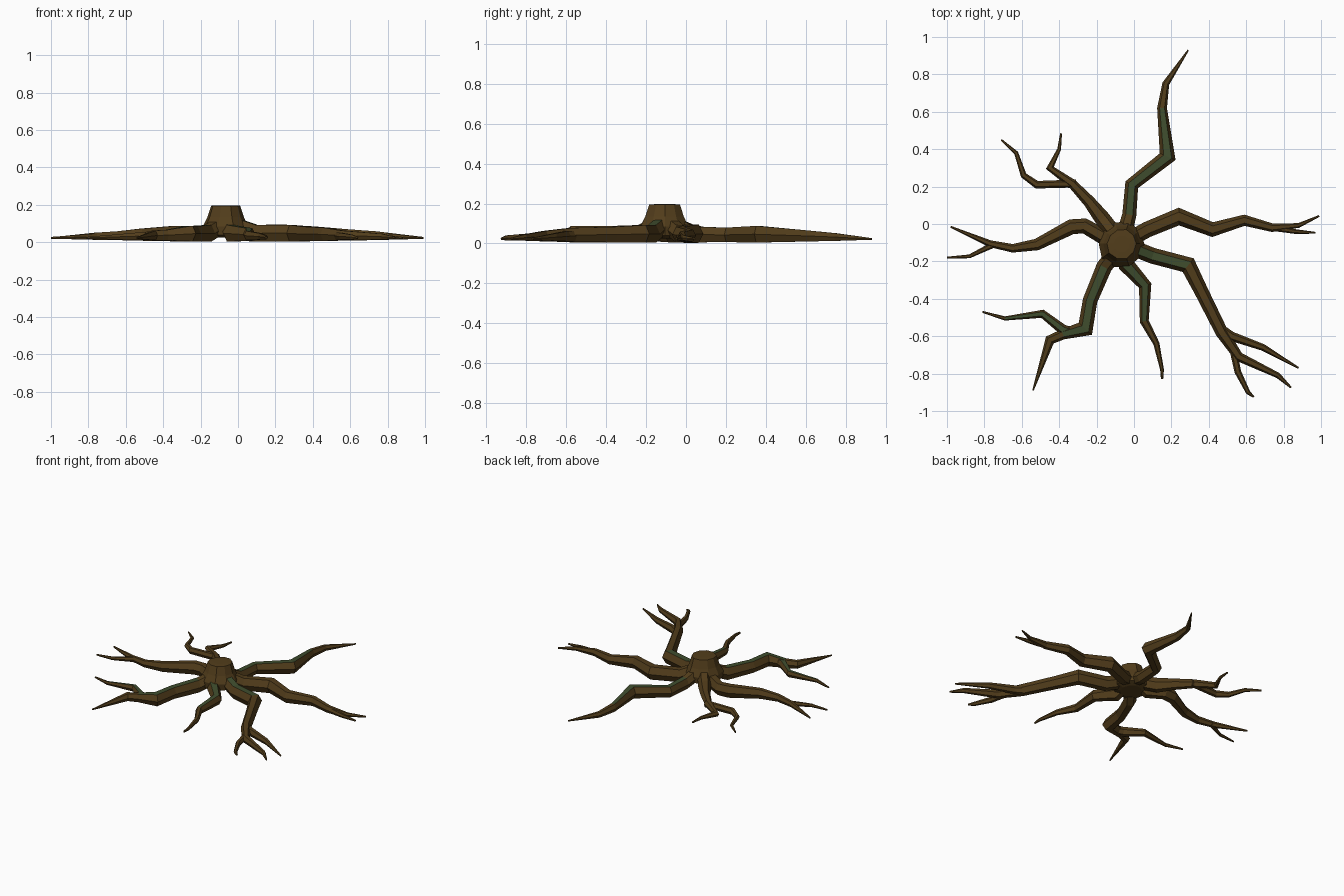
import bpy, bmesh, math, random
from mathutils import Vector

if "Cube" in bpy.data.objects:
    bpy.data.objects.remove(bpy.data.objects["Cube"])

random.seed(4)
CX, CY = -0.065, -0.105


def material(name, rgb):
    m = bpy.data.materials.new(name)
    m.diffuse_color = (*rgb, 1)
    m.use_nodes = True
    m.node_tree.nodes["Principled BSDF"].inputs["Base Color"].default_value = m.diffuse_color
    return m


bark = material("bark", (0.085, 0.047, 0.011))
moss = material("moss", (0.05, 0.075, 0.027))


def skin(name, rings, mossy=()):
    """Bridge rings into a closed faceted solid; mossy = (segment, side) pairs."""
    bm = bmesh.new()
    vs = [[bm.verts.new(p) for p in r] for r in rings]
    n = len(rings[0])
    for i in range(len(vs) - 1):
        for k in range(n):
            j = (k + 1) % n
            f = bm.faces.new((vs[i][k], vs[i][j], vs[i + 1][j], vs[i + 1][k]))
            f.material_index = int((i, k) in mossy)
    bm.faces.new(vs[0])
    bm.faces.new(vs[-1])
    bmesh.ops.recalc_face_normals(bm, faces=bm.faces)
    me = bpy.data.meshes.new(name)
    bm.to_mesh(me)
    bm.free()
    me.materials.append(bark)
    me.materials.append(moss)
    ob = bpy.data.objects.new(name, me)
    bpy.context.collection.objects.link(ob)
    return ob


def root(name, pts, moss_segs=(), side=1, from_stump=False):
    """Six-sided tapering root along (x, y, width) points."""
    path = [(Vector((x, y)), w, 0.02 + 0.33 * w) for x, y, w in pts]
    if from_stump:  # buttress rising into the stump
        d = (path[0][0] - Vector((CX, CY))).normalized()
        path.insert(0, (Vector((CX, CY)) + d * 0.05, 0.085, 0.088))
    rings = []
    for i, (p, w, z) in enumerate(path):
        a = (p - path[max(i - 1, 0)][0]).normalized()
        b = (path[min(i + 1, len(path) - 1)][0] - p).normalized()
        t = (a + b).normalized()
        ref = b if b.length > 0 else a
        mitre = min(1 / max(t.dot(ref), 0.5), 1.25)
        s = Vector((-t.y, t.x))
        ring = []
        for k in range(6):
            ang = math.radians(60 * k)
            u = 0.5 * w * mitre * math.cos(ang)
            v = 0.6 * w * math.sin(ang)
            ring.append((p.x + s.x * u, p.y + s.y * u, z + v))
        rings.append(ring)
    return skin(name, rings, {(i, side) for i in moss_segs})


# Main roots
root("back_root", [(-.025, .05, .075), (-.012, .21, .07), (.18, .36, .08),
                   (.15, .62, .052), (.17, .75, .037), (.29, .93, .008)],
     (1, 2, 3), from_stump=True)
root("right_root", [(.07, -.03, .085), (.24, .04, .088), (.42, -.03, .075),
                    (.59, .02, .058), (.74, -.02, .045), (.88, -.008, .025),
                    (.99, .043, .01)], from_stump=True)
root("front_right_root", [(.1, -.17, .085), (.29, -.22, .085), (.36, -.36, .075),
                          (.47, -.58, .068), (.56, -.71, .05), (.77, -.81, .03),
                          (.84, -.875, .01)], (0, 1), from_stump=True)
root("front_root", [(-.04, -.22, .085), (.06, -.33, .065), (.055, -.52, .047),
                    (.12, -.64, .033), (.15, -.78, .02), (.15, -.83, .012)],
     (0, 1, 2), from_stump=True)
root("front_left_root", [(-.16, -.23, .085), (-.235, -.41, .078), (-.26, -.56, .08),
                         (-.38, -.59, .055), (-.45, -.62, .05), (-.54, -.89, .008)],
     (1, 2, 3), from_stump=True)
root("left_root", [(-.16, -.07, .085), (-.265, -.01, .078), (-.335, -.015, .08),
                   (-.52, -.11, .062), (-.65, -.13, .045), (-.77, -.105, .036),
                   (-.98, -.015, .01)], from_stump=True)
root("back_left_root", [(-.17, .03, .085), (-.24, .12, .065), (-.33, .215, .05),
                        (-.45, .3, .035), (-.4, .4, .02), (-.39, .485, .01)],
     from_stump=True)

# Side branches
root("right_branch", [(.7, -.012, .04), (.86, -.04, .025), (.97, -.047, .01)])
root("front_right_branch", [(.45, -.55, .05), (.52, -.6, .05), (.69, -.66, .036),
                            (.88, -.77, .01)])
root("front_right_twig", [(.53, -.67, .04), (.555, -.79, .035), (.61, -.9, .024),
                          (.64, -.925, .01)])
root("front_left_branch", [(-.33, -.58, .055), (-.38, -.565, .055), (-.49, -.48, .042),
                           (-.69, -.505, .022), (-.81, -.47, .01)], (0, 1, 2))
root("left_branch", [(-.74, -.105, .034), (-.88, -.173, .02), (-1, -.18, .01)])
root("back_left_branch", [(-.31, .215, .045), (-.36, .215, .042), (-.52, .21, .04),
                          (-.59, .26, .032), (-.63, .38, .022), (-.71, .45, .01)])

# Stump: rough ten-sided flared core with a jittered outline
jit = [random.uniform(0.93, 1.07) for _ in range(10)]
rings = []
for r, z in ((.075, .025), (.12, .04), (.125, .085), (.1, .135), (.08, .195), (.045, .197)):
    rings.append([(CX + r * jit[k] * math.cos(math.tau * k / 10),
                   CY + r * jit[k] * math.sin(math.tau * k / 10), z) for k in range(10)])
skin("stump", rings)
